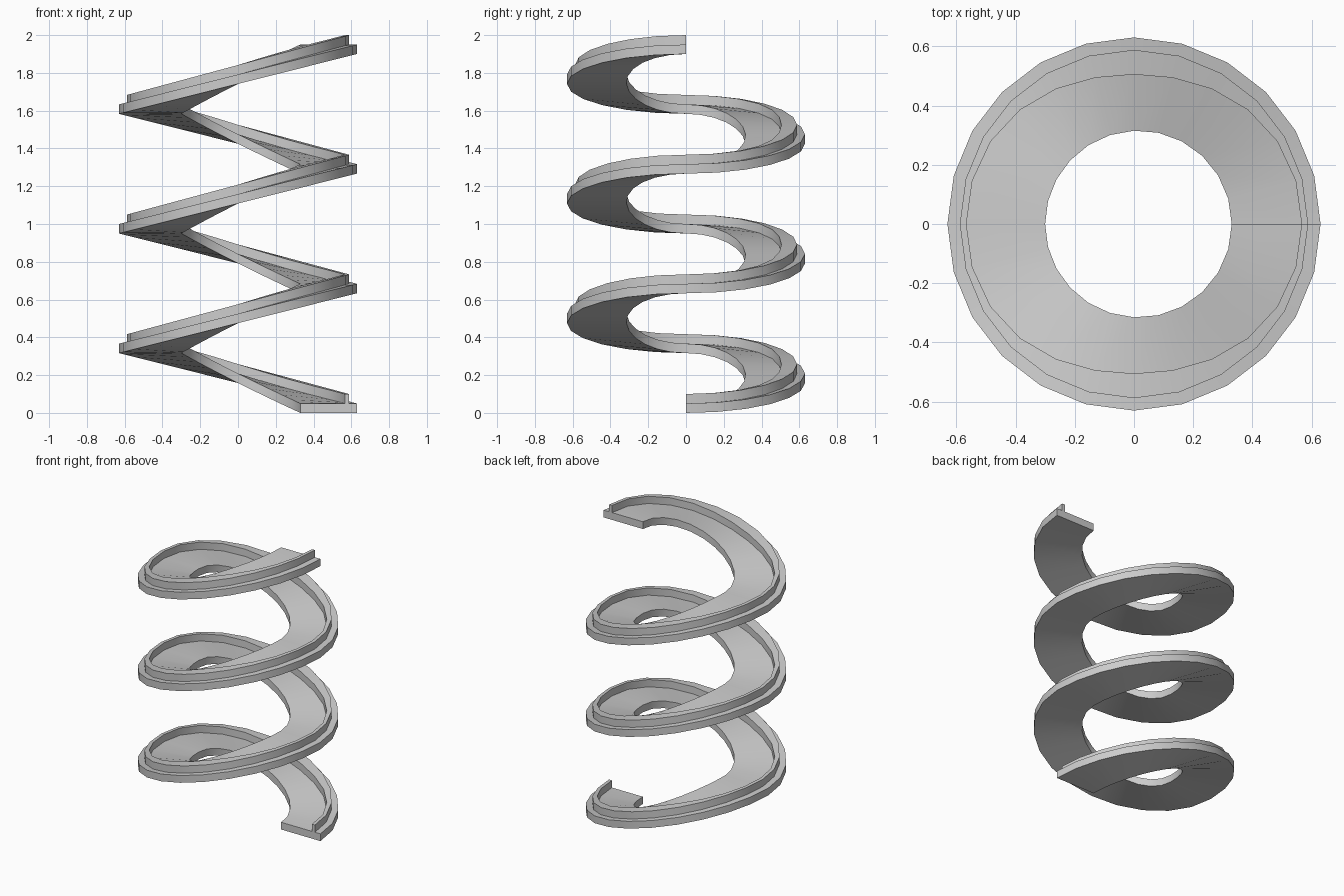
import bpy
import bmesh
import math

if "Cube" in bpy.data.objects:
    bpy.data.objects.remove(bpy.data.objects["Cube"])

TURNS = 3
STEPS = 24            # segments per turn
PITCH = 1.9 / TURNS
HALF = PITCH / 2


def height(i):
    """Each half turn is a tilted flat half ring."""
    k, j = divmod(i, STEPS // 2)
    return k * HALF + HALF * (1 - math.cos(math.pi * j / (STEPS // 2))) / 2


def section(a):
    """Ramp cross-section (radius, height) at angle a, with a kerb near the outer edge."""
    inner = 0.315 + 0.015 * math.cos(a)
    kerb = 0.566 - 0.061 * abs(math.sin(a)) ** 3
    return [(inner, 0), (0.63, 0), (0.63, 0.05), (0.588, 0.05),
            (0.588, 0.1), (kerb, 0.1), (kerb, 0.05), (inner, 0.05)]


# Sweep the section up the spiral
bm = bmesh.new()
rings = []
for i in range(TURNS * STEPS + 1):
    a = 2 * math.pi * i / STEPS
    z = height(i)
    rings.append([bm.verts.new((r * math.cos(a), r * math.sin(a), z + h))
                  for r, h in section(a)])
for lo, hi in zip(rings, rings[1:]):
    n = len(lo)
    for j in range(n):
        k = (j + 1) % n
        bm.faces.new((lo[j], lo[k], hi[k], hi[j]))

# End caps
bm.faces.new(rings[0][::-1])
bm.faces.new(rings[-1])
bmesh.ops.recalc_face_normals(bm, faces=bm.faces[:])

mesh = bpy.data.meshes.new("spiral_ramp")
bm.to_mesh(mesh)
bm.free()
ramp = bpy.data.objects.new("spiral_ramp", mesh)
bpy.context.collection.objects.link(ramp)

# Plain grey
grey = bpy.data.materials.new("light_grey")
grey.diffuse_color = (0.6, 0.6, 0.6, 1)
grey.use_nodes = True
grey.node_tree.nodes["Principled BSDF"].inputs["Base Color"].default_value = grey.diffuse_color
mesh.materials.append(grey)

# Smooth along the sweep, sharp at the kerb edges
bpy.context.view_layer.objects.active = ramp
ramp.select_set(True)
bpy.ops.object.shade_smooth_by_angle(angle=math.radians(35))
